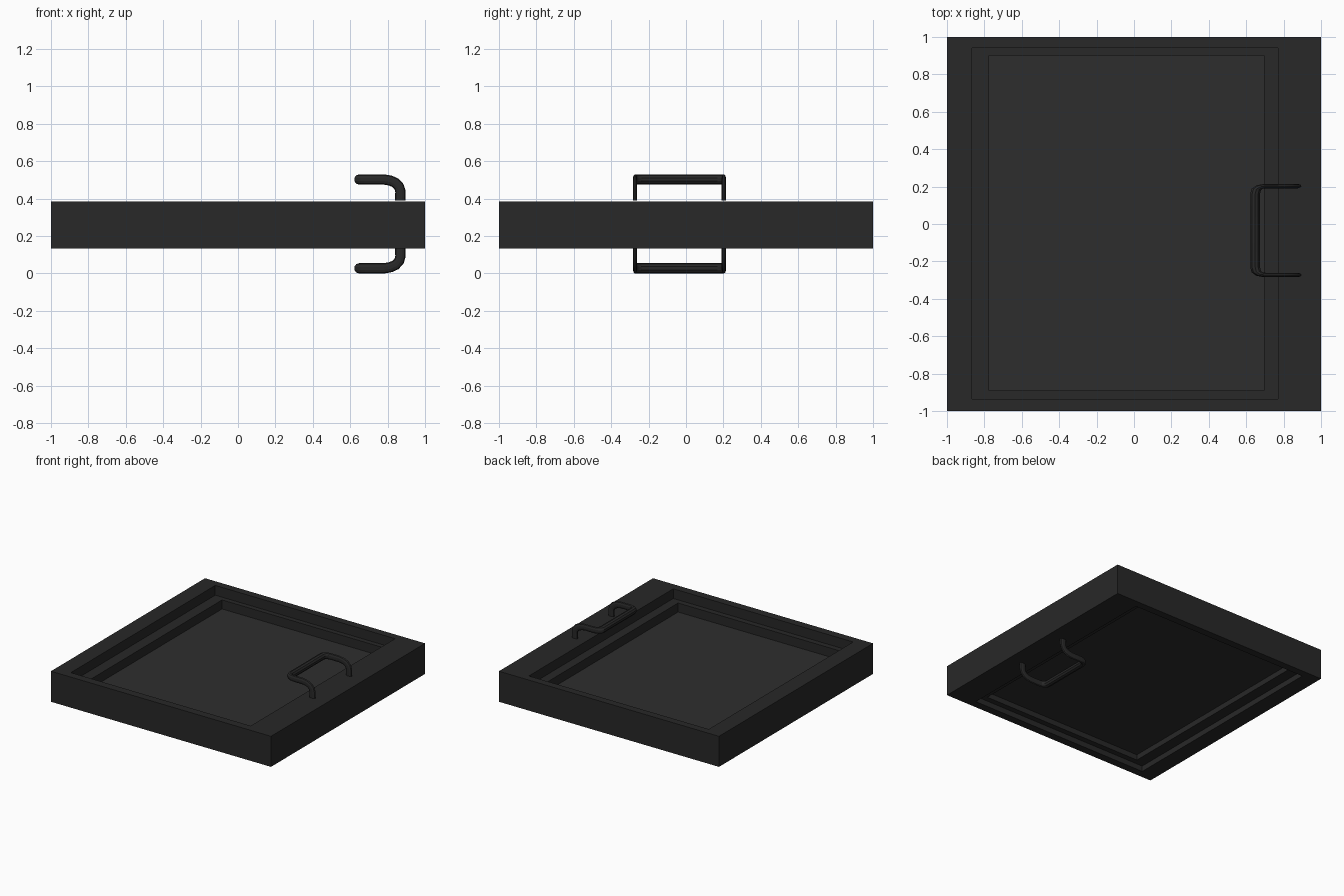
import bpy, bmesh

if "Cube" in bpy.data.objects:
    bpy.data.objects.remove(bpy.data.objects["Cube"])

Z0, Z1 = 0.134, 0.385


def material(name, v):
    m = bpy.data.materials.new(name)
    m.diffuse_color = (v, v, v, 1)
    m.use_nodes = True
    m.node_tree.nodes["Principled BSDF"].inputs["Base Color"].default_value = m.diffuse_color
    return m


dark = material("dark_frame", 0.021)
panel_mat = material("dark_panel", 0.027)


def make_object(name, bm, mat):
    bmesh.ops.recalc_face_normals(bm, faces=bm.faces)
    me = bpy.data.meshes.new(name)
    bm.to_mesh(me)
    bm.free()
    ob = bpy.data.objects.new(name, me)
    me.materials.append(mat)
    bpy.context.collection.objects.link(ob)
    return ob


# Stepped frame: rectangular loops joined into a closed ring
outer = (-1, 1, -1, 1)
recess = (-0.865, 0.77, -0.935, 0.94)
opening = (-0.775, 0.695, -0.89, 0.90)
profile = [(outer, Z0), (outer, Z1), (recess, Z1), (recess, 0.305),
           (opening, 0.305), (opening, 0.18), (recess, 0.18), (recess, Z0)]
bm = bmesh.new()
loops = []
for (xa, xb, ya, yb), z in profile:
    loops.append([bm.verts.new((x, y, z)) for x, y in
                  ((xa, ya), (xb, ya), (xb, yb), (xa, yb))])
for i, a in enumerate(loops):
    b = loops[(i + 1) % len(loops)]
    for k in range(4):
        n = (k + 1) % 4
        bm.faces.new((a[k], a[n], b[n], b[k]))
make_object("door_frame", bm, dark)

# Thin panel filling the opening
bm = bmesh.new()
bmesh.ops.create_cube(bm, size=1)
xa, xb, ya, yb = opening
for v in bm.verts:
    v.co = (xb if v.co.x > 0 else xa, yb if v.co.y > 0 else ya,
            0.231 if v.co.z > 0 else 0.225)
make_object("door_panel", bm, panel_mat)

# Pull handles: round tube squashed along y, one above and one mirrored below
half = [(0.868, 0.528, 0.39), (0.868, 0.528, 0.44), (0.861, 0.528, 0.464),
        (0.842, 0.528, 0.484), (0.815, 0.528, 0.496), (0.78, 0.528, 0.502),
        (0.70, 0.528, 0.502), (0.672, 0.518, 0.502), (0.654, 0.49, 0.502),
        (0.648, 0.44, 0.502)]
path = half + [(x, -y, z) for x, y, z in reversed(half)]


def handle(name, flip):
    cu = bpy.data.curves.new(name, 'CURVE')
    cu.dimensions = '3D'
    cu.bevel_depth = 0.0275
    cu.bevel_resolution = 3
    cu.use_fill_caps = True
    sp = cu.splines.new('POLY')
    sp.points.add(len(path) - 1)
    for p, (x, y, z) in zip(sp.points, path):
        p.co = (x, y, 0.529 - z if flip else z, 1)
    sp.use_smooth = True
    ob = bpy.data.objects.new(name, cu)
    bpy.context.collection.objects.link(ob)
    ob.location.y = -0.035
    ob.scale.y = 0.45
    cu.materials.append(dark)
    bpy.ops.object.select_all(action='DESELECT')
    ob.select_set(True)
    bpy.context.view_layer.objects.active = ob
    bpy.ops.object.convert(target='MESH')
    bpy.ops.object.shade_smooth_by_angle()


handle("upper_handle", False)
handle("lower_handle", True)
